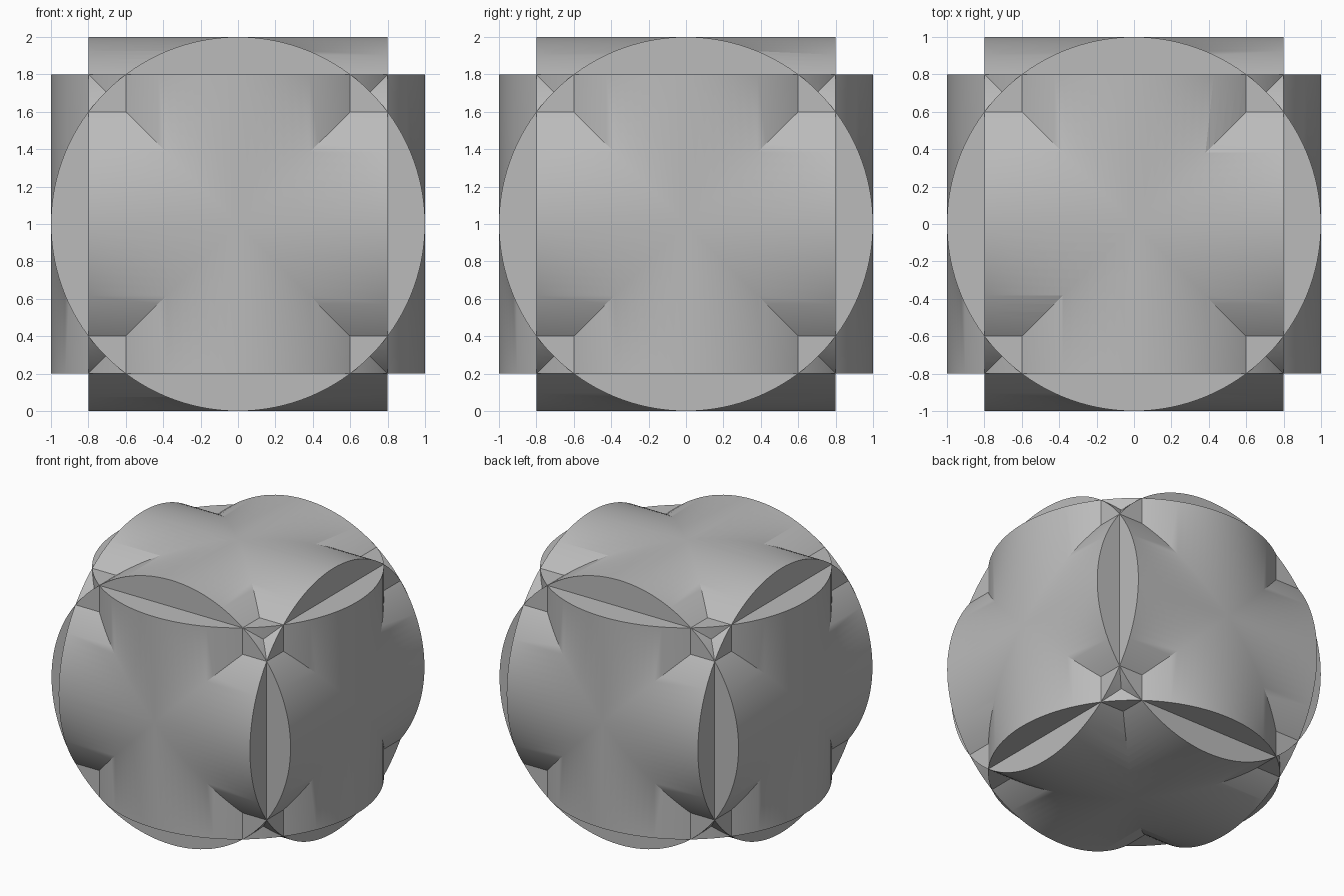
import bpy
from math import pi, radians

cube = bpy.data.objects.get("Cube")
if cube:
    bpy.data.objects.remove(cube, do_unlink=True)

RADIUS, LENGTH, SIDES = 1.0, 1.6, 128

grey = bpy.data.materials.new("neutral grey")
grey.use_nodes = True
grey.diffuse_color = (0.5, 0.5, 0.5, 1)
grey.node_tree.nodes["Principled BSDF"].inputs["Base Color"].default_value = (0.5, 0.5, 0.5, 1)


def drum(name, rotation):
    """Short wide cylinder centred one unit above the ground."""
    bpy.ops.mesh.primitive_cylinder_add(vertices=SIDES, radius=RADIUS, depth=LENGTH,
                                        location=(0, 0, 1), rotation=rotation)
    obj = bpy.context.object
    obj.name = name
    obj.data.materials.append(grey)
    bpy.ops.object.transform_apply(location=False, rotation=True, scale=False)
    return obj


# Three drums, one along each axis
body = drum("crossed_drums", (0, 0, 0))
others = [drum("drum_along_x", (0, pi / 2, 0)), drum("drum_along_y", (pi / 2, 0, 0))]

# Fuse them into one solid
bpy.ops.object.select_all(action="DESELECT")
bpy.context.view_layer.objects.active = body
body.select_set(True)
for other in others:
    union = body.modifiers.new("union", "BOOLEAN")
    union.operation = "UNION"
    union.solver = "EXACT"
    union.object = other
    bpy.ops.object.modifier_apply(modifier=union.name)
    bpy.data.objects.remove(other, do_unlink=True)

# Round walls smooth, rims and deep valleys sharp
bpy.ops.object.shade_smooth_by_angle(angle=radians(30))
